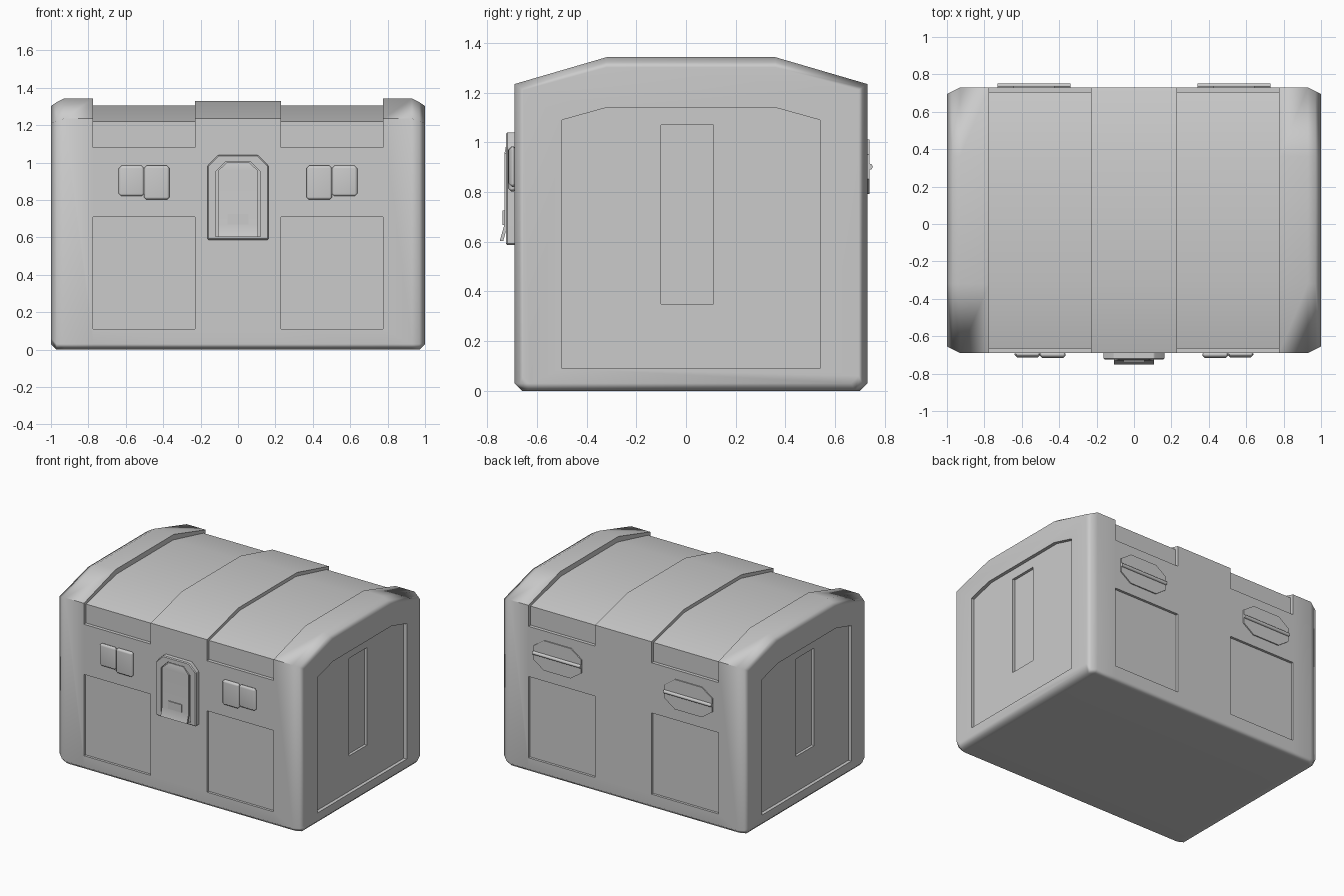
import bpy, bmesh, math

if "Cube" in bpy.data.objects:
    bpy.data.objects.remove(bpy.data.objects["Cube"])

YC = 0.02  # centre of the body in depth


def loft(name, rings):
    """Closed solid through rings of equal point count."""
    bm = bmesh.new()
    vs = [[bm.verts.new(p) for p in r] for r in rings]
    n = len(rings[0])
    for a, b in zip(vs, vs[1:]):
        for i in range(n):
            j = (i + 1) % n
            bm.faces.new((a[i], a[j], b[j], b[i]))
    bm.faces.new(vs[0][::-1])
    bm.faces.new(vs[-1])
    bmesh.ops.recalc_face_normals(bm, faces=bm.faces)
    me = bpy.data.meshes.new(name)
    bm.to_mesh(me)
    bm.free()
    ob = bpy.data.objects.new(name, me)
    bpy.context.collection.objects.link(ob)
    return ob


def prism_x(name, yz, x0, x1):
    return loft(name, [[(x, y, z) for y, z in yz] for x in (x0, x1)])


def prism_y(name, xz, y0, y1):
    return loft(name, [[(x, y, z) for x, z in xz] for y in (y0, y1)])


def rect(a0, a1, b0, b1):
    return [(a0, b0), (a1, b0), (a1, b1), (a0, b1)]


def activate(ob):
    bpy.ops.object.select_all(action='DESELECT')
    ob.select_set(True)
    bpy.context.view_layer.objects.active = ob


def cut(ob, cutter):
    activate(ob)
    m = ob.modifiers.new("cut", 'BOOLEAN')
    m.operation, m.solver, m.object = 'DIFFERENCE', 'EXACT', cutter
    bpy.ops.object.modifier_apply(modifier=m.name)
    bpy.data.objects.remove(cutter)


def smooth(ob, angle, bevel=0):
    activate(ob)
    if bevel:
        m = ob.modifiers.new("bevel", 'BEVEL')
        m.width, m.segments, m.limit_method = bevel, 1, 'ANGLE'
        bpy.ops.object.modifier_apply(modifier=m.name)
    bpy.ops.object.shade_smooth_by_angle(angle=math.radians(angle))
    w = ob.modifiers.new("normals", 'WEIGHTED_NORMAL')
    w.keep_sharp = True


# Chest body: faceted barrel profile lofted along x, drawn in at both ends
def body_ring(x, inset, zb, zt):
    half = [(0.71 - inset, zb + 0.03), (0.71 - inset, 1.235 - 0.7 * inset), (0.34, zt)]
    pts = [(0.68 - inset, zb)] + half
    return [(x, YC + y, z) for y, z in pts] + [(x, YC - y, z) for y, z in pts[::-1]]


spec = [(1, 0.035, 0.03, 1.302), (0.97, 0.02, 0, 1.322), (0.93, 0, 0, 1.343),
        (0.775, 0, 0, 1.343), (0.23, 0, 0, 1.33)]
body = loft("chest_body", [body_ring(-x, *s) for x, *s in spec] +
            [body_ring(x, *s) for x, *s in spec[::-1]])

# Recessed panels in lid, front, back and ends
lid_band = [(0.355 - 0.685, 1.305), (-0.685, 1.22), (-0.685, 1.08), (-1, 1.08), (-1, 1.6),
            (1, 1.6), (1, 1.08), (0.685, 1.08), (0.685, 1.22), (0.33, 1.305)]
end_panel = [(-0.52, 0.09), (0.52, 0.09), (0.52, 1.09), (0.34, 1.14), (-0.34, 1.14), (-0.52, 1.09)]
shift = lambda pts: [(y + YC, z) for y, z in pts]
for s in (-1, 1):
    cut(body, prism_x("cutter", shift(lid_band), s * 0.23, s * 0.775))
    panel = rect(s * 0.23, s * 0.775, 0.11, 0.71)
    cut(body, prism_y("cutter", panel, -0.8, -0.672))
    cut(body, prism_y("cutter", panel, 0.712, 0.9))
    cut(body, prism_x("cutter", shift(end_panel), s * 0.975, s * 1.2))
    cut(body, prism_x("cutter", rect(-0.1, 0.11, 0.35, 1.07), s * 0.955, s * 1.2))
smooth(body, 70)


# Latch plate with a pocket for the hasp
def arch(w, z0, z1, c):
    return [(-w, z0), (w, z0), (w, z1 - c), (w - c, z1), (c - w, z1), (-w, z1 - c)]


plate = prism_y("latch_plate", arch(0.163, 0.587, 1.04, 0.056), -0.725, -0.68)
smooth(plate, 30, 0.006)
cut_plate = prism_y("cutter", arch(0.12, 0.605, 1.005, 0.055), -0.8, -0.708)
cut(plate, cut_plate)

# Hasp: thin plate flaring outward at its lower end
rows = [(1.0, 0.06, -0.722), (0.955, 0.108, -0.731), (0.67, 0.108, -0.731), (0.603, 0.108, -0.75)]
hasp = loft("latch_hasp", [[(-w, y, z), (w, y, z), (w, y + 0.014, z), (-w, y + 0.014, z)]
                           for z, w, y in rows])
smooth(hasp, 30)
keyhole = prism_y("latch_tab", rect(-0.055, 0.055, 0.668, 0.725), -0.738, -0.725)

# Paired clips on the front, plus hinges with pins on the back
for s, side in ((-1, "left"), (1, "right")):
    inner = prism_y(f"clip_inner_{side}", rect(s * 0.367, s * 0.502, 0.803, 0.983), -0.716, -0.68)
    outer = prism_y(f"clip_outer_{side}", rect(s * 0.502, s * 0.638, 0.82, 0.983), -0.714, -0.68)
    smooth(inner, 50, 0.012)
    smooth(outer, 50, 0.014)
    cx = s * 0.535
    octagon = [(cx + u * a, 0.902 + v * b) for u, v, a, b in
               ((1, 1, 0.195, 0.05), (1, 1, 0.11, 0.11), (-1, 1, 0.11, 0.11), (-1, 1, 0.195, 0.05),
                (-1, -1, 0.195, 0.05), (-1, -1, 0.11, 0.11), (1, -1, 0.11, 0.11), (1, -1, 0.195, 0.05))]
    prism_y(f"hinge_plate_{side}", octagon, 0.72, 0.738)
    ring = [(0.739 + 0.013 * math.cos(k * math.pi / 4), 0.902 + 0.013 * math.sin(k * math.pi / 4))
            for k in range(8)]
    pin = prism_x(f"hinge_pin_{side}", ring, cx - 0.195, cx + 0.195)
    smooth(pin, 50)
